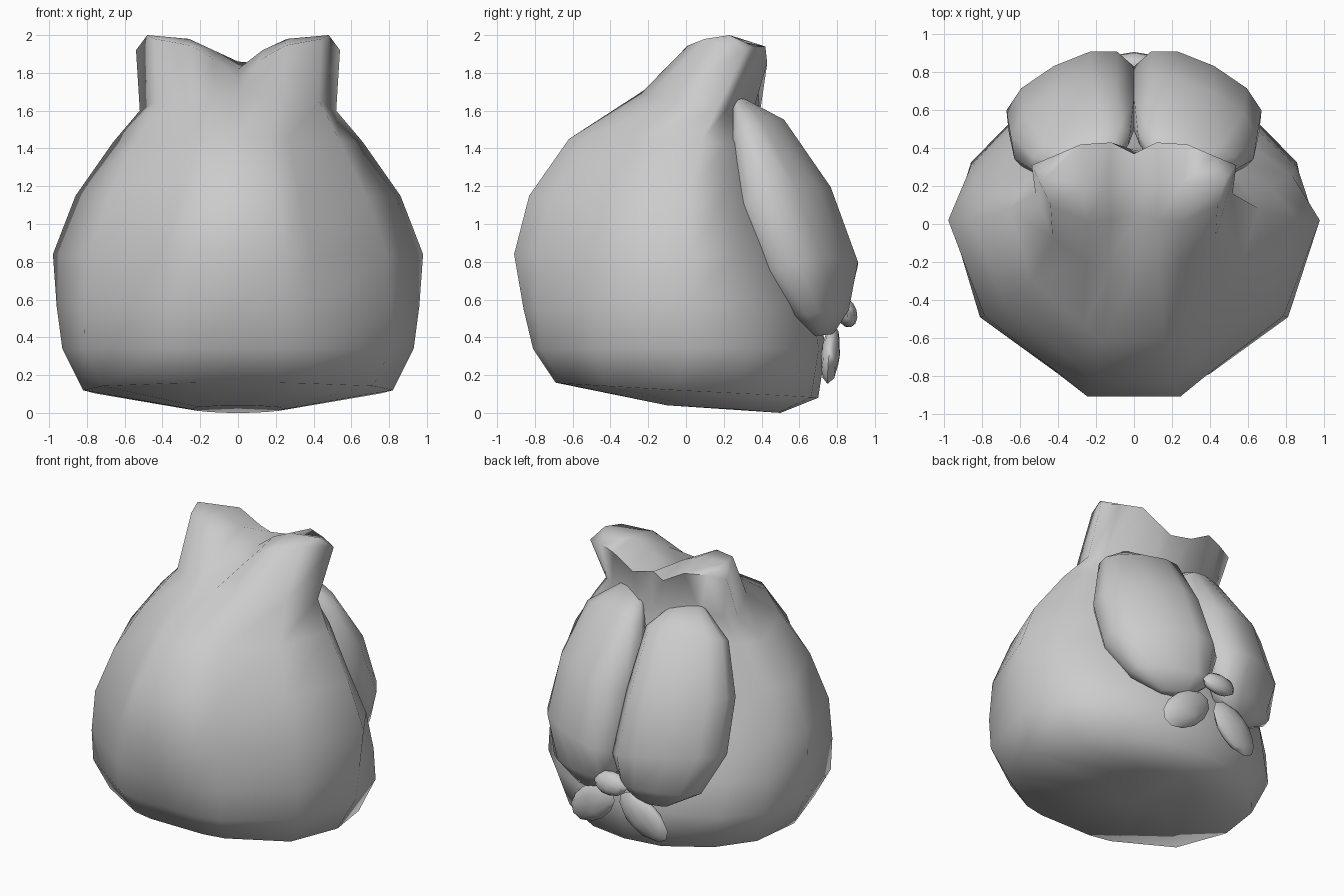
import bpy, bmesh, math
from mathutils import Vector, Matrix

cube = bpy.data.objects.get("Cube")
if cube:
    bpy.data.objects.remove(cube, do_unlink=True)

grey = bpy.data.materials.new("plain_grey")
grey.use_nodes = True
GREY = (0.6, 0.6, 0.6, 1)
grey.diffuse_color = GREY
grey.node_tree.nodes["Principled BSDF"].inputs["Base Color"].default_value = GREY


def finish(name, bm):
    """Weld, orient, shade and link a mesh."""
    bmesh.ops.remove_doubles(bm, verts=bm.verts, dist=0.001)
    bmesh.ops.recalc_face_normals(bm, faces=bm.faces)
    mesh = bpy.data.meshes.new(name)
    bm.to_mesh(mesh)
    bm.free()
    mesh.materials.append(grey)
    obj = bpy.data.objects.new(name, mesh)
    bpy.context.collection.objects.link(obj)
    bpy.ops.object.select_all(action='DESELECT')
    obj.select_set(True)
    bpy.context.view_layer.objects.active = obj
    bpy.ops.object.shade_smooth_by_angle(angle=math.radians(75))
    return obj


def loft(name, rings, cap_end=True):
    """Skin a stack of closed rings with equal point counts."""
    bm = bmesh.new()
    loops = [[bm.verts.new(p) for p in ring] for ring in rings]
    n = len(loops[0])
    for a, b in zip(loops, loops[1:]):
        for i in range(n):
            j = (i + 1) % n
            bm.faces.new((a[i], a[j], b[j], b[i]))
    bm.faces.new(loops[0])
    if cap_end:
        bm.faces.new(loops[-1])
    return finish(name, bm)


def both_sides(half):
    """Close a half ring, running front to back, across x = 0."""
    return half + [(-x, y, z) for x, y, z in half[-2:0:-1]]


# Body: one plan outline, scaled to each level
plan = [(0, -1), (.25, -1), (.41, -.9), (.83, -.56), (1, 0),
        (.88, .42), (.66, .7), (.33, .95), (0, 1)]
# front z, back z, half width, front y, back y, y of widest point, corner fullness
levels = [(.04, 0, .25, -.1, .5, .25, 1),
          (.16, .08, .82, -.69, .7, -.05, 1.05),
          (.34, .34, .93, -.81, .74, 0, 1.05),
          (.55, .58, .96, -.86, .7, 0, 1.02),
          (.84, .84, .98, -.91, .59, .02, .97),
          (1.15, 1.15, .86, -.83, .48, .02, .95),
          (1.45, 1.42, .66, -.62, .41, .08, .98)]
rings = []
for zf, zb, w, yf, yb, ym, full in levels:
    half = []
    for k, (px, py) in enumerate(plan):
        f = full if k in (2, 3, 5, 6) else 1
        y = ym + f * (py * (yb - ym) if py > 0 else -py * (yf - ym))
        half.append((px * w * f, y, zf + (zb - zf) * (py + 1) / 2))
    rings.append(both_sides(half))

# Neck, with a ridge running up the middle of the back
neck = [(0, -.25, 1.69), (.13, -.24, 1.69), (.25, -.2, 1.68), (.43, -.07, 1.65),
        (.52, .16, 1.6), (.44, .21, 1.6), (.3, .26, 1.6), (.12, .35, 1.58),
        (0, .39, 1.58)]
rings.append(both_sides(neck))

# Flared top with two peaks and a dip between them
rim = [(0, .05, 1.77), (.12, .02, 1.87), (.25, .01, 1.945), (.44, .1, 1.98),
       (.54, .31, 1.92), (.42, .36, 1.94), (.28, .42, 1.94), (.12, .43, 1.85),
       (0, .37, 1.86)]
ridge = [(0, .22, 1.82), (.13, .22, 1.92), (.26, .22, 1.98), (.48, .23, 2), rim[4]]
rings.append(both_sides(rim))
rings.append(both_sides([ridge[min(i, 8 - i)] for i in range(9)]))
loft("body", rings, cap_end=False)

# Back lobes: inner edge, outer edge, half thickness, from top to bottom
lobe = [((.13, .29, 1.65), (.33, .26, 1.65), .03),
        ((.02, .48, 1.52), (.54, .29, 1.48), .11),
        ((0, .67, 1.13), (.63, .34, 1.12), .23),
        ((0, .83, .74), (.66, .48, .77), .21),
        ((.04, .8, .53), (.56, .63, .52), .12),
        ((.17, .76, .42), (.36, .7, .41), .04)]
mids = [(Vector(a) + Vector(b)) / 2 for a, b, t in lobe]
for side, word in ((1, "left"), (-1, "right")):
    rings = []
    for k, (a, b, thick) in enumerate(lobe):
        u = (Vector(b) - Vector(a)) / 2
        axis = mids[min(k + 1, len(mids) - 1)] - mids[max(k - 1, 0)]
        v = u.cross(axis).normalized()
        if v.y < 0:
            v = -v
        ring = []
        for i in range(12):
            t = math.tau * i / 12
            c, s = (math.copysign(abs(f) ** .85, f) for f in (math.cos(t), math.sin(t)))
            p = mids[k] + u * c + v * s * thick
            ring.append((p.x * side, p.y, p.z))
        rings.append(ring)
    loft(word + "_back_lobe", rings)


def pebble(name, centre, size, along, facing):
    """Low-poly ellipsoid with its long axis and flat side aimed."""
    x = Vector(along).normalized()
    z = x.cross(Vector(facing)).normalized()
    y = z.cross(x)
    turn = Matrix((x, y, z)).transposed().to_4x4()
    bm = bmesh.new()
    bmesh.ops.create_uvsphere(bm, u_segments=8, v_segments=6, radius=1,
                              matrix=Matrix.Translation(centre) @ turn
                              @ Matrix.Diagonal((*size, 1)))
    finish(name, bm)


# Bow under the lobes: a knot and two petals
pebble("bow_knot", (0, .85, .53), (.13, .055, .08), (1, 0, 0), (0, 1, .3))
for side, word in ((1, "left"), (-1, "right")):
    pebble(word + "_bow_petal", (.2 * side, .765, .31), (.21, .05, .12),
           (.8 * side, -.08, -.6), (.1 * side, 1, -.1))
